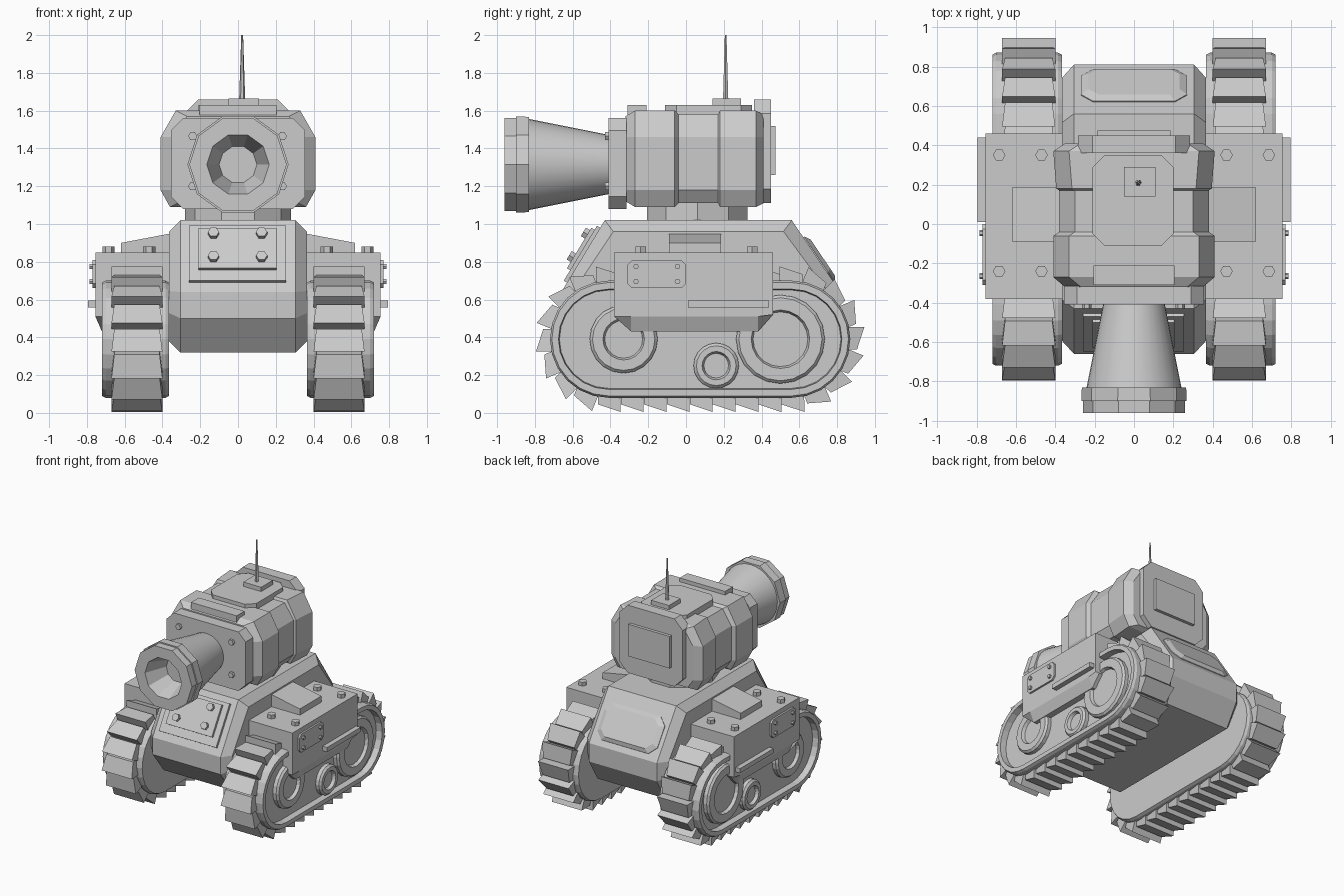
import bpy, bmesh, math
from mathutils import Matrix, Vector

if "Cube" in bpy.data.objects:
    bpy.data.objects.remove(bpy.data.objects["Cube"])

grey = bpy.data.materials.new("plain_grey")
grey.use_nodes = True
grey.diffuse_color = (0.6, 0.6, 0.6, 1)
grey.node_tree.nodes["Principled BSDF"].inputs["Base Color"].default_value = (0.6, 0.6, 0.6, 1)


def finish(name, bm, matrix=None, smooth=False):
    bmesh.ops.recalc_face_normals(bm, faces=bm.faces)
    mesh = bpy.data.meshes.new(name)
    bm.to_mesh(mesh)
    bm.free()
    for p in mesh.polygons:
        p.use_smooth = smooth
    mesh.materials.append(grey)
    obj = bpy.data.objects.new(name, mesh)
    if matrix:
        obj.matrix_world = matrix
    bpy.context.collection.objects.link(obj)
    return obj


def place(axis, a, p):
    return {"x": (a, p[0], p[1]), "y": (p[0], a, p[1]), "z": (p[0], p[1], a)}[axis]


def loft(name, axis, stations, caps=(True, True), matrix=None, smooth=False):
    """Skin a list of (position, profile) sections along an axis."""
    bm = bmesh.new()
    rings = [[bm.verts.new(place(axis, a, p)) for p in prof] for a, prof in stations]
    n = len(rings[0])
    for r0, r1 in zip(rings, rings[1:]):
        for i in range(n):
            j = (i + 1) % n
            bm.faces.new((r0[i], r0[j], r1[j], r1[i]))
    if caps[0]:
        bm.faces.new(rings[0])
    if caps[1]:
        bm.faces.new(rings[-1])
    return finish(name, bm, matrix, smooth)


def prism(name, axis, prof, a, b, matrix=None):
    return loft(name, axis, [(a, prof), (b, prof)], matrix=matrix)


def ngon(r, n, c=(0, 0)):
    return [(c[0] + r * math.cos(math.tau * i / n), c[1] + r * math.sin(math.tau * i / n)) for i in range(n)]


def rect(x0, x1, y0, y1, c=0.0):
    """Rectangle, with chamfered corners when c is set."""
    if not c:
        return [(x0, y0), (x1, y0), (x1, y1), (x0, y1)]
    return [(x0 + c, y0), (x1 - c, y0), (x1, y0 + c), (x1, y1 - c),
            (x1 - c, y1), (x0 + c, y1), (x0, y1 - c), (x0, y0 + c)]


def scaled(prof, c, sx, sy):
    return [(c[0] + (p[0] - c[0]) * sx, c[1] + (p[1] - c[1]) * sy) for p in prof]


# Hull with chamfered sides
hull = [(-.43, 1.02), (.56, 1.02), (.81, .65), (.81, .5), (.7, .32), (-.52, .32), (-.66, .5), (-.66, .64)]
hull_side = scaled(hull, (.07, .67), .91, .83)
loft("hull", "x", [(-.365, hull_side), (-.305, hull), (.305, hull), (.365, hull_side)])


def slope_frame(side, up, origin):
    x, u = Vector((side, 0, 0)), Vector(up).normalized()
    m = Matrix((x, u, x.cross(u))).transposed().to_4x4()
    m.translation = origin
    return m


# Sloped front plate with four bolts
front = slope_frame(1, (0, .23, .38), (0, -.542, .835))
prism("front_plate", "z", rect(-.26, .255, -.17, .17), -.02, .02, front)
prism("front_inner_plate", "z", rect(-.21, .205, -.105, .145), 0, .04, front)
for x in (-.13, .125):
    for v in (-.04, .105):
        prism("front_plate_bolt", "z", ngon(.03, 6, (x, v)), .03, .065, front)

# Sloped rear panel
rear = slope_frame(-1, (0, -.25, .37), (0, .705, .806))
panel = rect(-.27, .27, -.14, .15, .06)
loft("rear_panel", "z", [(-.02, panel), (.005, panel), (.025, scaled(panel, (0, 0), .86, .8))], matrix=rear)

# Turret
prism("turret_ring", "z", ngon(.28, 10, (0, .06)), 1.0, 1.11)


def section(w, grow=0.0):
    lo, hi = 1.09 - grow, 1.6 + grow
    half = [(w, 1.18), (w, 1.46), (w - .08, hi)]
    return [(w - .05, lo)] + half + [(-x, z) for x, z in reversed(half)] + [(-(w - .05), lo)]


loft("turret_body", "y", [(-.32, section(.35, -.03)), (-.27, section(.41)), (-.06, section(.41)),
                          (-.04, section(.38, -.02)), (.17, section(.38, -.02)),
                          (.18, section(.395)), (.37, section(.41)), (.41, section(.35, -.02))])
prism("turret_front_plate", "y", rect(-.355, .355, 1.08, 1.56, .065), -.41, -.315)
for x in (-.24, .235):
    for z in (1.2, 1.465):
        prism("turret_bolt", "y", ngon(.024, 6, (x, z)), -.43, -.4)
prism("turret_front_strip", "z", rect(-.205, .205, -.31, -.21), 1.57, 1.63)
prism("roof_plate", "z", rect(-.21, .2, -.11, .35, .06), 1.57, 1.63)
prism("turret_rear_plate", "y", rect(-.285, .285, 1.11, 1.66, .075), .36, .45)
prism("rear_hatch", "y", rect(-.185, .185, 1.26, 1.52), .44, .475)

# Antenna
prism("antenna_base", "z", rect(-.05, .11, .14, .29), 1.62, 1.665)
loft("antenna", "z", [(1.66, ngon(.016, 6, (.022, .21))), (2, ngon(.005, 6, (.022, .21)))])

# Gun barrel and hollow muzzle
bore = (0, 1.315)
loft("gun_barrel", "y", [(-.4, ngon(.155, 32, bore)), (-.85, ngon(.245, 32, bore))], (False, False), smooth=True)
loft("muzzle", "y", [(y, ngon(r, 10, bore)) for y, r in
                     ((-.83, .2), (-.83, .265), (-.9, .268), (-.9, .258), (-.96, .258), (-.96, .165), (-.78, .1))],
     (False, True))

# Running gear
FRONT, REAR, AXLE, RIM = -.41, .56, .39, .31


def stadium(r, n=12):
    pts = []
    for cy, start in ((REAR, -math.pi / 2), (FRONT, math.pi / 2)):
        for i in range(n + 1):
            a = start + math.pi * i / n
            pts.append((cy + r * math.cos(a), AXLE + r * math.sin(a)))
    return pts


def track_point(d):
    """Centre and direction angle of the belt at distance d, from the front of the lower run."""
    run, arc = REAR - FRONT, math.pi * RIM
    if d < run:
        return (FRONT + d, AXLE - RIM), 0
    if d < run + arc:
        a = (d - run) / RIM
        return (REAR + RIM * math.sin(a), AXLE - RIM * math.cos(a)), a
    if d < 2 * run + arc:
        return (REAR - (d - run - arc), AXLE + RIM), math.pi
    a = math.pi + (d - 2 * run - arc) / RIM
    return (FRONT + RIM * math.sin(a), AXLE - RIM * math.cos(a)), a


def track_pads(name, s, count=32):
    bm = bmesh.new()
    total = 2 * (REAR - FRONT) + math.tau * RIM
    for i in range(count):
        (py, pz), a = track_point(total * i / count)
        t, n = (math.cos(a), math.sin(a)), (math.sin(a), -math.cos(a))
        for v in bmesh.ops.create_cube(bm, size=1)["verts"]:
            tip = v.co.y > 0
            h = -.02 if v.co.z < 0 else (.075 if tip else .035)
            u = .064 if tip else -.056
            width = .27 if tip else .24
            v.co = (s * .535 + v.co.x * width, py + t[0] * u + n[0] * h, pz + t[1] * u + n[1] * h)
    finish(name, bm)


fender = [(-.38, .85), (.46, .85), (.46, .52), (.38, .43), (-.29, .43), (-.38, .51)]
fender_side = [(y, max(z, .51)) for y, z in fender]

for s, side in ((1, "left_"), (-1, "right_")):
    # Track frame with a recessed outer face
    loft(side + "track_frame", "x", [(s * x, stadium(r)) for x, r in
                                     ((.365, .3), (.385, RIM), (.7, RIM), (.72, .3), (.72, .265), (.67, .26))])
    track_pads(side + "track_pads", s)

    # Wheels with sunken hubs
    for name, c, r, hub in (("front_wheel", (-.33, .39), .18, .11), ("rear_wheel", (.5, .39), .235, .155),
                            ("small_roller", (.16, .25), .12, .075)):
        loft(side + name, "x", [(s * x, ngon(q, 20, c)) for x, q in
                                ((.65, r), (.7, r), (.715, r - .015), (.715, hub), (.69, hub - .01))])

    # Fender box, its top wedge and fittings
    loft(side + "fender", "x", [(s * .35, fender), (s * .72, fender), (s * .755, fender_side)])
    wedge = [(s * .33, .84), (s * .62, .84), (s * .62, .9), (s * .33, .955)]
    prism(side + "fender_wedge", "y", wedge, -.09, .185)
    for x in (.47, .685):
        for y in (-.24, .35):
            prism(side + "fender_bolt", "z", ngon(.032, 6, (s * x, y)), .84, .88)
    prism(side + "side_plate", "x", rect(-.31, 0, .66, .81, .025), s * .74, s * .77)
    for y in (-.265, -.045):
        for z in (.695, .775):
            prism(side + "side_plate_bolt", "x", ngon(.015, 6, (y, z)), s * .76, s * .785)
    prism(side + "side_bar", "x", rect(.01, .44, .558, .595), s * .74, s * .795)
